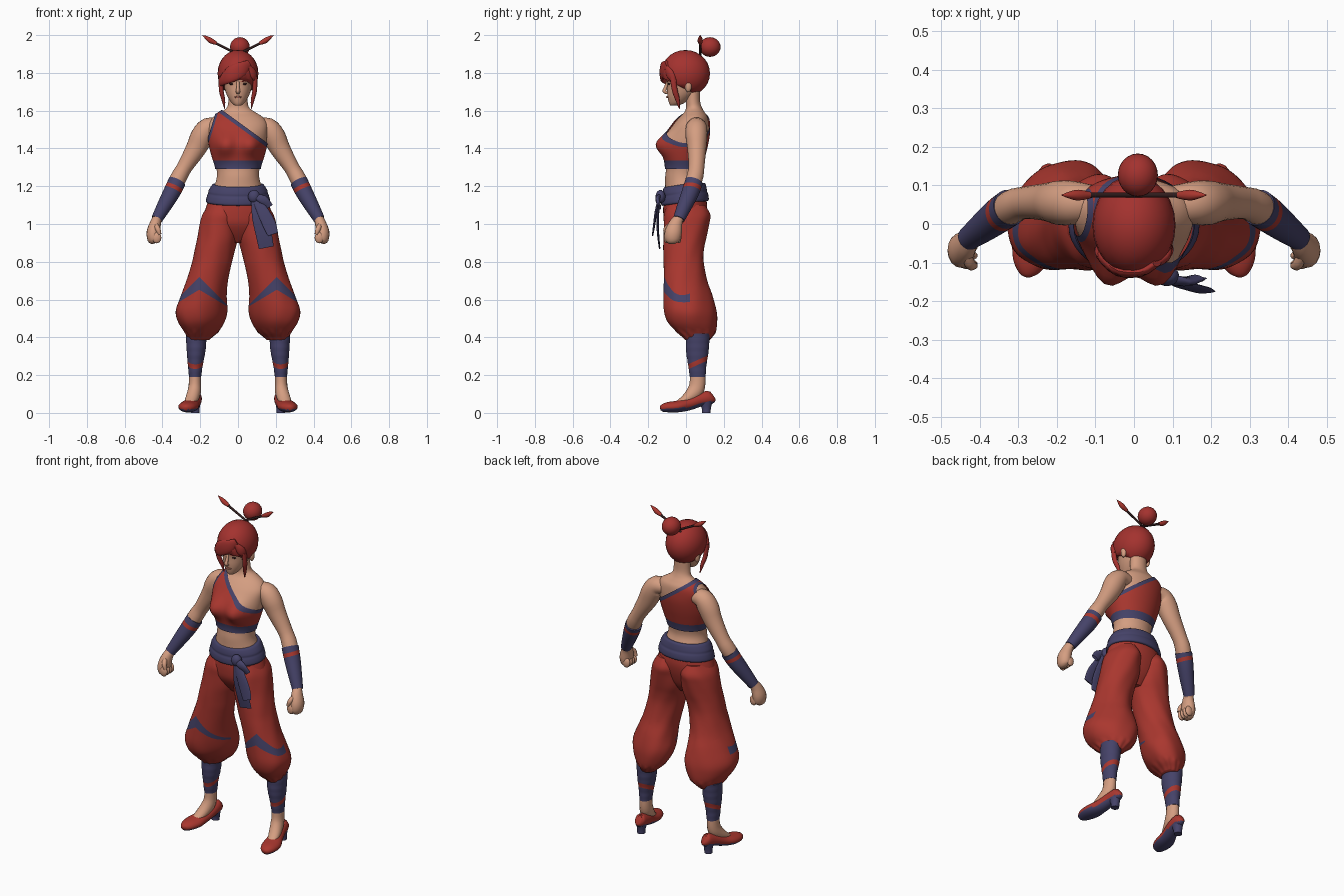
import bpy, bmesh
from math import sin, cos, pi, exp, radians
from mathutils import Vector, Matrix

if "Cube" in bpy.data.objects:
    bpy.data.objects.remove(bpy.data.objects["Cube"], do_unlink=True)


def material(name, rgb):
    m = bpy.data.materials.new(name)
    m.use_nodes = True
    m.diffuse_color = (*rgb, 1)
    bsdf = next(n for n in m.node_tree.nodes if n.type == 'BSDF_PRINCIPLED')
    bsdf.inputs["Base Color"].default_value = (*rgb, 1)
    bsdf.inputs["Roughness"].default_value = 0.8
    return m


SKIN = material("skin", (.66, .34, .22))
RED = material("red cloth", (.40, .038, .028))
HAIR = material("red hair", (.37, .032, .028))
BLUE = material("indigo cloth", (.06, .055, .14))
DARK = material("dark wood", (.03, .012, .012))
LIP = material("lip", (.45, .16, .11))
X, Y, Z = Vector((1, 0, 0)), Vector((0, 1, 0)), Vector((0, 0, 1))


# ---- helpers ----
def finish(name, bm, mats):
    bmesh.ops.recalc_face_normals(bm, faces=bm.faces)
    me = bpy.data.meshes.new(name)
    bm.to_mesh(me)
    bm.free()
    for m in mats:
        me.materials.append(m)
    me.shade_smooth()
    me.set_sharp_from_angle(angle=radians(50))
    ob = bpy.data.objects.new(name, me)
    bpy.context.scene.collection.objects.link(ob)
    return ob


def spline(rows, n):
    """Catmull-Rom through rows of numbers, n steps per span."""
    rows = [Vector(r) for r in rows]
    out = []
    for i in range(len(rows) - 1):
        b, c = rows[i], rows[i + 1]
        a = rows[i - 1] if i else b * 2 - c
        d = rows[i + 2] if i + 2 < len(rows) else c * 2 - b
        for k in range(n):
            t = k / n
            out.append(b + (c - a) * (t / 2) + (a * 2 - b * 5 + c * 4 - d) * (t * t / 2)
                       + (b * 3 - a - c * 3 + d) * (t ** 3 / 2))
    return out + [rows[-1]]


def loft(name, rings, mats):
    bm = bmesh.new()
    vs = [[bm.verts.new(p) for p in r] for r in rings]
    n = len(vs[0])
    for a, b in zip(vs, vs[1:]):
        for i in range(n):
            bm.faces.new((a[i], a[(i + 1) % n], b[(i + 1) % n], b[i]))
    bm.faces.new(vs[0])
    bm.faces.new(vs[-1])
    return finish(name, bm, mats)


def stack(name, rows, *mats, warp=None, n=3, segs=32):
    """Level rings given as z, x from, x to, y front, y back."""
    rings = []
    for z, x0, x1, y0, y1 in spline(rows, n):
        ring = []
        for i in range(segs):
            a = 2 * pi * i / segs
            k = warp(a, z) if warp else 1
            ring.append(((x0 + x1) / 2 + (x1 - x0) / 2 * cos(a) * k,
                         (y0 + y1) / 2 + (y1 - y0) / 2 * sin(a) * k, z))
        rings.append(ring)
    return loft(name, rings, mats)


def tube(name, rows, *mats, side=X, n=3, segs=16):
    """Rings across a path given as x, y, z, radius along side, other radius."""
    rows = spline(rows, n)
    pts = [Vector(r[:3]) for r in rows]
    rings = []
    for i, r in enumerate(rows):
        t = (pts[min(i + 1, len(pts) - 1)] - pts[max(i - 1, 0)]).normalized()
        u = (side - t * side.dot(t)).normalized()
        v = t.cross(u)
        rings.append([pts[i] + u * r[3] * cos(2 * pi * k / segs) + v * r[4] * sin(2 * pi * k / segs)
                      for k in range(segs)])
    return loft(name, rings, mats)


def ball(name, loc, size, *mats):
    bm = bmesh.new()
    bmesh.ops.create_uvsphere(bm, u_segments=24, v_segments=14, radius=1,
                              matrix=Matrix.Translation(loc) @ Matrix.Diagonal((*size, 1)))
    return finish(name, bm, mats)


def edit(ob, fn):
    bm = bmesh.new()
    bm.from_mesh(ob.data)
    fn(bm)
    bm.normal_update()
    bm.to_mesh(ob.data)
    bm.free()


def cut(ob, co, no, clear=False, fill=False):
    def fn(bm):
        geo = bm.verts[:] + bm.edges[:] + bm.faces[:]
        res = bmesh.ops.bisect_plane(bm, geom=geo, plane_co=co, plane_no=no, clear_outer=clear)
        if fill:
            edges = [e for e in res["geom_cut"] if isinstance(e, bmesh.types.BMEdge)]
            bmesh.ops.holes_fill(bm, edges=edges, sides=0)
    edit(ob, fn)


def paint(ob, rule, index=1):
    for f in ob.data.polygons:
        if rule(f.center, f.normal):
            f.material_index = index


def stripe(ob, co, no, width):
    co, no = Vector(co), Vector(no).normalized()
    cut(ob, co, no)
    cut(ob, co + no * width, no)
    paint(ob, lambda c, _: 0 < (c - co).dot(no) < width)


def mirror(ob):
    """Copy a left part to the right side."""
    new = bpy.data.objects.new(ob.name.replace("left", "right"), ob.data.copy())
    bpy.context.scene.collection.objects.link(new)

    def fn(bm):
        bm.transform(Matrix.Diagonal((-1, 1, 1, 1)))
        bmesh.ops.reverse_faces(bm, faces=bm.faces)
    edit(new, fn)


def torso_shape(name, *mats, grow=0):
    rows = [(1.08, .15, -.1, .1), (1.15, .142, -.11, .1), (1.2, .125, -.11, .09), (1.25, .112, -.11, .075),
            (1.3, .115, -.105, .08), (1.36, .133, -.11, .095), (1.42, .148, -.11, .11), (1.48, .154, -.095, .12),
            (1.53, .155, -.065, .12), (1.565, .132, -.035, .115), (1.59, .095, -.01, .1), (1.615, .06, 0, .085),
            (1.65, .051, 0, .075), (1.72, .05, 0, .075)]
    ob = stack(name, [(z, -x, x, f, b) for z, x, f, b in rows], *mats, n=4, segs=48)
    for v in ob.data.vertices:
        for s in (-1, 1):
            d = (v.co - Vector((s * .07, -.1, 1.42))).length
            v.co.y -= .055 * exp(-(d / .055) ** 2)
    edit(ob, lambda bm: [setattr(v, "co", v.co + v.normal * grow) for v in bm.verts])
    return ob


# ---- torso and one-shoulder top ----
torso_shape("torso", SKIN)
top = torso_shape("crop_top", RED, BLUE, grow=.007)
neck, neck_n = Vector((-.08, 0, 1.6)), Vector((.588, 0, .809))
hole, hole_n = Vector((-.115, 0, 1.6)), Vector((-.955, 0, .295))
cut(top, (0, 0, 1.29), -Z, clear=True)
cut(top, neck, neck_n, clear=True)
cut(top, hole, hole_n, clear=True)
stripe(top, (0, 0, 1.28), Z, .055)
stripe(top, neck - neck_n * .02, neck_n, .03)
stripe(top, hole - hole_n * .012, hole_n, .03)

# ---- head ----
stack("head", [(z, -x, x, f, b) for z, x, f, b in [
    (1.628, .018, -.083, -.04), (1.64, .033, -.09, -.01), (1.67, .053, -.097, .03), (1.7, .066, -.1, .06),
    (1.74, .077, -.1, .08), (1.78, .083, -.107, .09), (1.83, .082, -.1, .1), (1.88, .05, -.06, .06)]], SKIN)
tube("nose", [(0, -.098, 1.755, .007, .006), (0, -.109, 1.72, .009, .009), (0, -.114, 1.703, .012, .01),
              (0, -.1, 1.692, .008, .006)], SKIN)
tube("lips", [(-.02, -.094, 1.671, .002, .002), (0, -.1, 1.672, .006, .005), (.02, -.094, 1.671, .002, .002)],
     LIP, side=Z)
mirror(ball("left_eye", (.033, -.089, 1.742), (.014, .006, .006), DARK))
mirror(tube("left_eye_paint", [(.014, -.098, 1.752, .003, .003), (.035, -.091, 1.759, .005, .004),
                               (.06, -.072, 1.76, .003, .003)], RED, side=Z))
mirror(ball("left_ear", (.085, .012, 1.73), (.014, .018, .032), SKIN))

# ---- hair, bun and hair sticks ----
hair = ball("hair_cap", (0, -.003, 1.798), (.108, .13, .123), HAIR)
cut(hair, (0, -.13, 1.775), (0, -.43, -.9), clear=True, fill=True)
tube("fringe", [(.06, -.1, 1.85, .02, .01), (.02, -.122, 1.82, .04, .014), (-.04, -.12, 1.79, .042, .016),
                (-.085, -.08, 1.755, .025, .014), (-.092, -.05, 1.725, .004, .004)], HAIR, side=Z)
tube("short_fringe", [(.05, -.105, 1.84, .01, .01), (.08, -.085, 1.795, .025, .014),
                      (.093, -.055, 1.75, .008, .006)], HAIR, side=Z)
mirror(tube("left_side_lock", [(.09, -.07, 1.78, .012, .016), (.089, -.06, 1.71, .012, .015),
                               (.078, -.045, 1.66, .01, .012), (.07, -.035, 1.61, .002, .002)], HAIR))
ball("hair_bun", (.01, .127, 1.937), (.052, .056, .052), HAIR)
mirror(tube("left_hair_stick", [(-.02, .075, 1.888, .006, .006), (.13, .075, 1.963, .007, .007)], DARK, side=Y))
mirror(tube("left_stick_tip", [(.115, .075, 1.956, .009, .009), (.145, .075, 1.971, .014, .014),
                               (.168, .075, 1.987, .009, .009), (.188, .075, 1.999, .001, .001)], RED, side=Y))

# ---- arms ----
mirror(tube("left_arm", [(.1, .055, 1.515, .045, .04), (.155, .055, 1.51, .056, .054), (.19, .055, 1.465, .058, .06),
                         (.222, .057, 1.4, .05, .054), (.283, .055, 1.3, .042, .041), (.32, .043, 1.235, .044, .043),
                         (.385, -.002, 1.1, .034, .034), (.43, -.04, 1.02, .026, .026)], SKIN, side=Y, segs=24))
band = tube("left_arm_band", [(.322, .043, 1.225, .048, .047), (.352, .022, 1.165, .046, .045),
                              (.388, -.006, 1.1, .04, .039), (.43, -.038, 1.025, .031, .03)],
            BLUE, RED, side=Y, segs=24)
stripe(band, (.335, .034, 1.2), (.4, -.15, -.85), .022)
mirror(band)
mirror(tube("left_hand", [(.428, -.038, 1.03, .026, .025), (.438, -.055, 1.0, .036, .03), (.448, -.067, .955, .045, .036),
                          (.446, -.072, .915, .04, .032), (.442, -.072, .898, .02, .016)], SKIN, side=Y))
for i in range(4):
    mirror(ball("left_finger_%d" % (i + 1), (.43, -.104 + .022 * i, .928), (.024, .0135, .03), SKIN))
mirror(tube("left_thumb", [(.437, -.075, 1.0, .012, .012), (.425, -.105, .975, .014, .014),
                           (.414, -.108, .945, .009, .009)], SKIN))


# ---- baggy trousers ----
def folds(a, z):
    k = 1 + .015 * sin(3 * a + 14 * z) + .01 * sin(7 * a - 22 * z)
    return k + .03 * sin(12 * a) if z < .44 else k


stack("hips", [(z, -x, x, f, b) for z, x, f, b in [
    (1.17, .14, -.114, .1), (1.1, .166, -.12, .112), (1.05, .18, -.12, .108), (1, .18, -.113, .095),
    (.95, .14, -.085, .075), (.9, .05, -.045, .04)]], RED)
leg = stack("left_trouser_leg", [
    (1.1, .03, .155, -.1, .1), (1.05, 0, .186, -.118, .127), (1, 0, .201, -.118, .122), (.93, 0, .215, -.118, .11),
    (.87, .015, .228, -.118, .098), (.8, .032, .243, -.118, .094), (.7, .05, .268, -.12, .11),
    (.62, .056, .295, -.12, .14), (.54, .056, .322, -.115, .163), (.48, .075, .312, -.095, .166),
    (.43, .11, .285, -.05, .158), (.4, .145, .268, -.015, .138), (.385, .16, .258, 0, .125)],
    RED, BLUE, warp=folds, n=4, segs=60)
for v in leg.data.vertices:
    v.co.x -= .22 * (v.co.y - .04) * min(1, max(0, (.8 - v.co.z) / .25))
# pointed knee patch
for height, slope in ((.72, 1), (.652, .6)):
    for s in (-1, 1):
        cut(leg, (.205, 0, height), (s * slope, 0, 1))
cut(leg, (0, .02, 0), Y)
paint(leg, lambda c, _: c.y < .02 and .652 - .6 * abs(c.x - .205) < c.z < .72 - abs(c.x - .205))
mirror(leg)

# ---- sash with knot and tails ----
sash = stack("sash", [(z, -x, x, f, b) for z, x, f, b in [
    (1.115, .155, -.11, .105), (1.12, .17, -.13, .12), (1.15, .164, -.13, .118), (1.165, .158, -.125, .112),
    (1.18, .155, -.126, .11), (1.21, .136, -.118, .102), (1.212, .12, -.1, .09)]], BLUE, segs=40)
for v in sash.data.vertices:
    v.co.z += .16 * v.co.y * (1 if v.co.y < 0 else .3)
ball("sash_knot", (.085, -.135, 1.145), (.032, .026, .035), BLUE)
for name, rows in (
        ("long", [(.088, -.14, 1.14, .02, .007), (.11, -.15, 1.04, .036, .007), (.135, -.148, .95, .042, .006),
                  (.15, -.14, .875, .04, .004)]),
        ("short", [(.09, -.14, 1.14, .018, .007), (.13, -.158, 1.07, .03, .007), (.165, -.168, 1, .035, .006),
                   (.185, -.176, .945, .028, .004)]),
        ("loop", [(.08, -.14, 1.15, .012, .01), (.13, -.15, 1.13, .025, .012), (.165, -.14, 1.09, .022, .008)])):
    tube("sash_tail_" + name, rows, BLUE)

# ---- shin wraps ----
wrap = stack("left_shin_wrap", [(.42, .165, .277, 0, .127), (.33, .172, .272, 0, .12), (.25, .187, .265, .012, .108),
                                (.19, .195, .26, .02, .104)], BLUE, RED, n=8, warp=lambda a, z: 1 + .012 * sin(150 * z))
stripe(wrap, (.23, .02, .235), (0, -.41, .91), .024)
mirror(wrap)

# ---- feet and heeled shoes ----
mirror(tube("left_foot", [(.227, .062, .21, .031, .04), (.228, .06, .15, .033, .042), (.232, .045, .11, .036, .042),
                          (.246, 0, .072, .034, .028), (.258, -.045, .05, .025, .014)], SKIN))
shoe = tube("left_shoe", [(.22, .142, .092, .014, .026), (.223, .125, .082, .03, .037), (.23, .07, .068, .038, .036),
                          (.246, .01, .046, .043, .034), (.261, -.045, .034, .053, .031),
                          (.27, -.095, .03, .045, .027), (.275, -.125, .025, .027, .02), (.276, -.136, .022, .01, .01)],
            RED, BLUE, n=4, segs=24)
paint(shoe, lambda c, n: n.z < -.45)
mirror(shoe)
mirror(stack("left_shoe_heel", [(0, .204, .25, .085, .13), (.025, .203, .25, .083, .132), (.06, .196, .256, .065, .14)],
             BLUE, segs=20))
